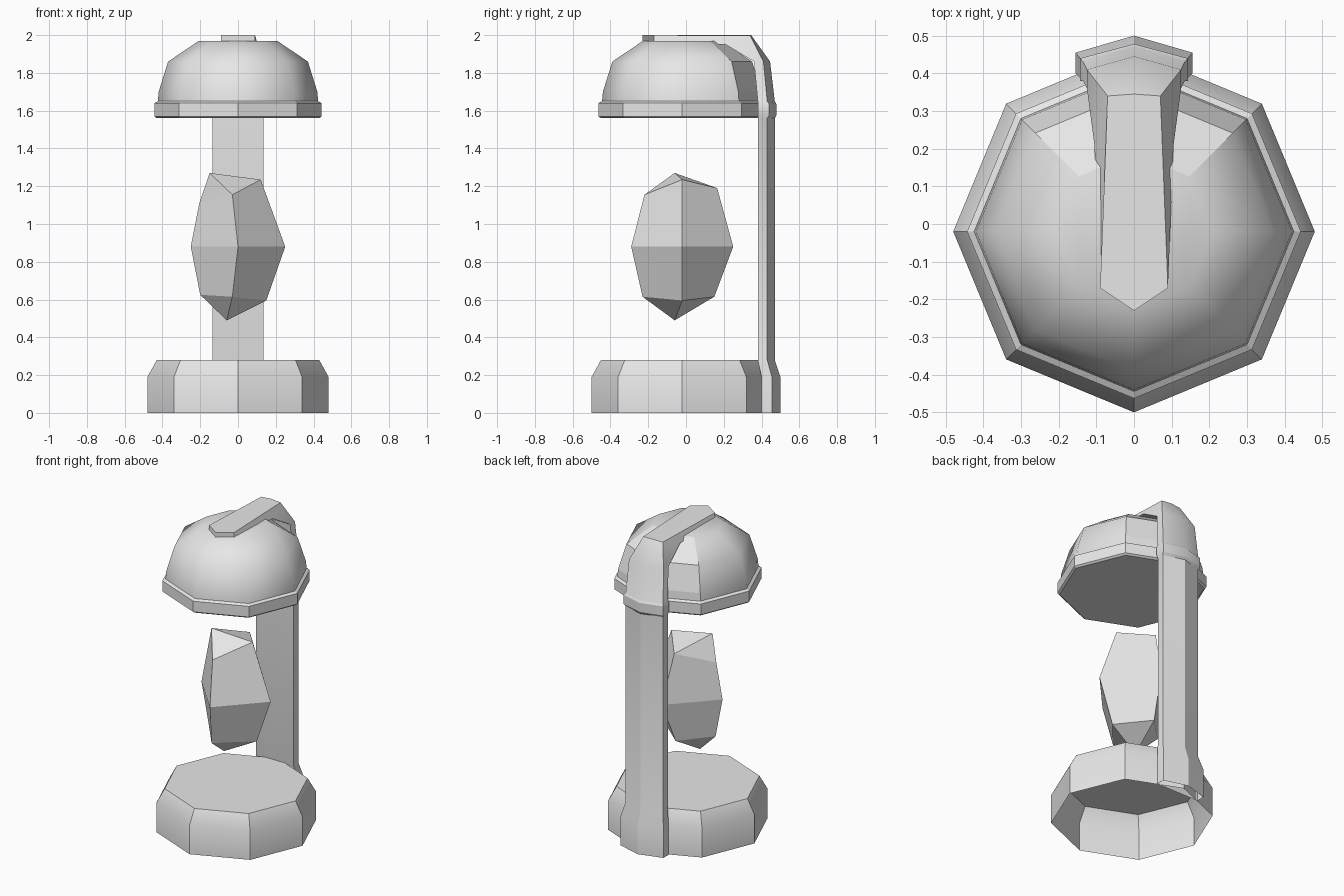
import bpy
from math import cos, sin, pi, radians

if "Cube" in bpy.data.objects:
    bpy.data.objects.remove(bpy.data.objects["Cube"])

grey = bpy.data.materials.new("plain grey")
grey.use_nodes = True
grey.diffuse_color = (0.8, 0.8, 0.8, 1)
grey.node_tree.nodes["Principled BSDF"].inputs["Base Color"].default_value = grey.diffuse_color


def loft(name, rings, cap_start=True, cap_end=True):
    """Skin a list of equal-length closed rings into an object."""
    n = len(rings[0])
    verts = [p for ring in rings for p in ring]
    faces = [(r * n + k, r * n + (k + 1) % n, (r + 1) * n + (k + 1) % n, (r + 1) * n + k)
             for r in range(len(rings) - 1) for k in range(n)]
    if cap_start:
        faces.append(tuple(reversed(range(n))))
    if cap_end:
        faces.append(tuple(range(len(verts) - n, len(verts))))
    mesh = bpy.data.meshes.new(name)
    mesh.from_pydata(verts, [], faces)
    mesh.materials.append(grey)
    obj = bpy.data.objects.new(name, mesh)
    bpy.context.collection.objects.link(obj)
    return obj


def octagon(r, z):
    return [(r * cos(k * pi / 4), r * sin(k * pi / 4) - 0.02, z) for k in range(8)]


def smooth(obj, angle):
    bpy.ops.object.select_all(action='DESELECT')
    obj.select_set(True)
    bpy.context.view_layer.objects.active = obj
    bpy.ops.object.shade_smooth_by_angle(angle=radians(angle))


# Base, open underneath
base = loft("base", [octagon(0.48, 0), octagon(0.48, 0.19), octagon(0.43, 0.28)], cap_start=False)
smooth(base, 32)

# Rim under the dome
loft("dome_rim", [octagon(0.43, 1.56), octagon(0.443, 1.57), octagon(0.443, 1.64),
                  octagon(0.425, 1.65)])

# Dome: smooth, with flat panels either side of the spine
dome = loft("dome", [octagon(0.425, 1.645), octagon(0.42, 1.70), octagon(0.37, 1.86),
                     octagon(0.207, 1.97)], cap_start=False)
for face in dome.data.polygons:
    c = face.center
    face.use_smooth = not (c.y > 0.15 and abs(c.x) < c.y + 0.02 and c.z < 1.96)


# Spine: post that bends over the dome and ends in a pointed strip
def section(inner, outer, peak, mid):
    (xi, yi, zi), (xo, yo, zo) = inner, outer
    return [(0, *mid), (xi, yi, zi), (xo, yo, zo), (0, *peak), (-xo, yo, zo), (-xi, yi, zi)]


def level(w, front, side, back, z):
    return section((w, front, z), (w, side, z), (back, z), (front, z))


foot = (0.155, 0.40, 0.455, 0.50)
shaft = (0.135, 0.38, 0.43, 0.47)
band = (0.143, 0.38, 0.44, 0.478)
spine = loft("spine", [
    level(*foot, 0), level(*foot, 0.19),
    level(*shaft, 0.28), level(*shaft, 1.56),
    level(*band, 1.575), level(*band, 1.635),
    level(*shaft, 1.65),
    level(0.125, 0.36, 0.41, 0.445, 1.86),
    section((0.105, 0.21, 1.95), (0.07, 0.34, 1.997), (0.345, 2.0), (0.21, 1.95)),
    section((0.09, -0.17, 1.965), (0.09, -0.17, 2.0), (-0.23, 2.0), (-0.23, 1.965)),
], cap_start=False)
smooth(spine, 30)

# Floating crystal: four-sided and uneven, tapering to points
top, tip = (-0.15, -0.06, 1.27), (-0.06, -0.06, 0.49)
loft("crystal", [
    [tip] * 4,
    [(-0.2, -0.02, 0.625), (-0.03, -0.23, 0.615), (0.15, -0.02, 0.595), (-0.03, 0.15, 0.615)],
    [(-0.25, -0.02, 0.88), (0, -0.29, 0.88), (0.25, -0.02, 0.88), (0, 0.25, 0.88)],
    [(-0.205, -0.02, 1.11), (-0.03, -0.22, 1.155), (0.12, -0.02, 1.235), (-0.03, 0.165, 1.19)],
    [top] * 4,
], cap_start=False, cap_end=False)

# Merge the crystal's tips into single points
import bmesh
crystal = bpy.data.objects["crystal"].data
bm = bmesh.new()
bm.from_mesh(crystal)
bmesh.ops.remove_doubles(bm, verts=bm.verts, dist=0.001)
bmesh.ops.recalc_face_normals(bm, faces=bm.faces)
bm.to_mesh(crystal)
bm.free()
